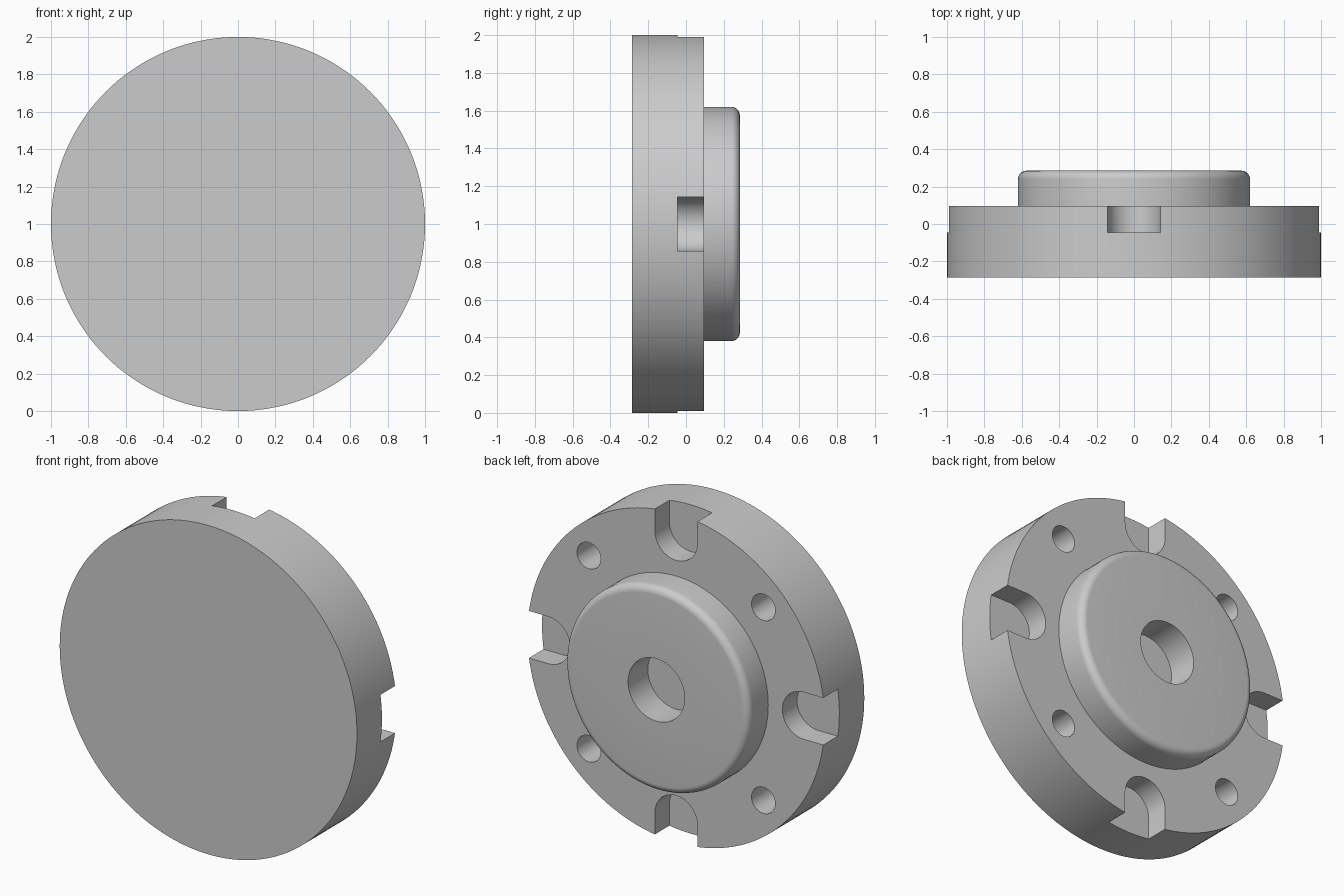
import bpy, bmesh, math
from mathutils import Matrix, Vector

cube = bpy.data.objects.get("Cube")
if cube:
    bpy.data.objects.remove(cube, do_unlink=True)

FRONT, FACE, BACK = -0.285, 0.095, 0.285   # disc front, disc back face, hub back face
CENTRE_Z = 1.0

steel = bpy.data.materials.new("light grey metal")
steel.use_nodes = True
GREY = (0.6, 0.6, 0.6, 1)
steel.diffuse_color = GREY
steel.node_tree.nodes["Principled BSDF"].inputs["Base Color"].default_value = GREY


def make_object(name, bm):
    bmesh.ops.recalc_face_normals(bm, faces=bm.faces)
    mesh = bpy.data.meshes.new(name)
    bm.to_mesh(mesh)
    bm.free()
    mesh.materials.append(steel)
    obj = bpy.data.objects.new(name, mesh)
    bpy.context.collection.objects.link(obj)
    return obj


def lathe(name, profile, sides):
    """Revolve (radius, y) points about the y axis and cap both ends."""
    bm = bmesh.new()
    rings = []
    for r, y in profile:
        angles = [2 * math.pi * i / sides for i in range(sides)]
        rings.append([bm.verts.new((r * math.cos(a), y, CENTRE_Z + r * math.sin(a)))
                      for a in angles])
    for a, b in zip(rings, rings[1:]):
        for i in range(sides):
            j = (i + 1) % sides
            bm.faces.new((a[i], a[j], b[j], b[i]))
    bm.faces.new(rings[0])
    bm.faces.new(rings[-1])
    return make_object(name, bm)


def extrude_outline(bm, outline, y0, y1, turn):
    """Prism from an (x, z) outline, turned about the disc axis."""
    rot = Matrix.Rotation(turn, 3, 'Y')
    ends = [[bm.verts.new(rot @ Vector((x, y, z)) + Vector((0, 0, CENTRE_Z)))
             for x, z in outline] for y in (y0, y1)]
    bm.faces.new(ends[0])
    bm.faces.new(ends[1])
    n = len(outline)
    for i in range(n):
        j = (i + 1) % n
        bm.faces.new((ends[0][i], ends[0][j], ends[1][j], ends[1][i]))


# Disc with a filleted hub and a blind centre bore
HUB, FILLET, BORE = 0.62, 0.045, 0.19
fillet = [(HUB - FILLET + FILLET * math.cos(t), BACK - FILLET + FILLET * math.sin(t))
          for t in (math.pi / 2 * i / 8 for i in range(9))]
profile = [(1, FRONT), (1, FACE), (HUB, FACE)] + fillet + [(BORE, BACK), (BORE, FACE)]
flange = lathe("flange_disc", profile, 144)

# Four round-ended slots open at the rim, and four blind bolt holes
SLOT_R, SLOT_CENTRE = 0.143, 0.858
slot = [(SLOT_R * math.cos(t), SLOT_CENTRE + SLOT_R * math.sin(t))
        for t in (math.pi + math.pi * i / 24 for i in range(25))]
slot += [(SLOT_R, 1.2), (-SLOT_R, 1.2)]
hole = [(0.08 * math.cos(t), 0.83 + 0.08 * math.sin(t))
        for t in (2 * math.pi * i / 32 for i in range(32))]

bm = bmesh.new()
for k in range(4):
    quarter = k * math.pi / 2
    extrude_outline(bm, slot, -0.045, 0.2, quarter)
    extrude_outline(bm, hole, -0.145, 0.2, quarter + math.pi / 4)
cutter = make_object("slot_and_hole_cutter", bm)
cutter.hide_render = True

# Cut, then discard the helper
cut = flange.modifiers.new("cut", 'BOOLEAN')
cut.operation, cut.solver, cut.object = 'DIFFERENCE', 'EXACT', cutter
bpy.ops.object.select_all(action='DESELECT')
bpy.context.view_layer.objects.active = flange
flange.select_set(True)
bpy.ops.object.modifier_apply(modifier="cut")
bpy.data.objects.remove(cutter, do_unlink=True)
bpy.ops.object.shade_smooth_by_angle(angle=math.radians(30))
